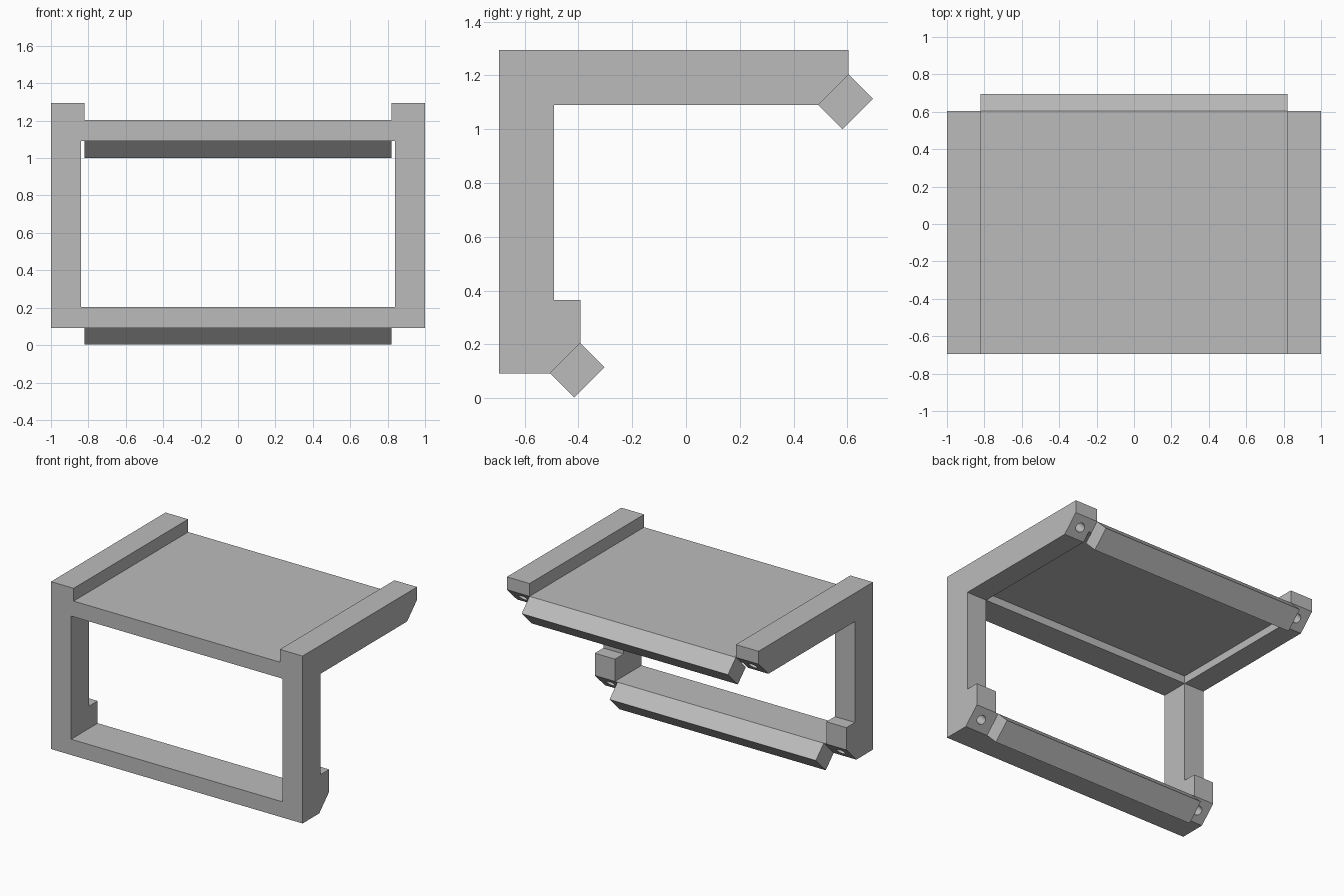
import bpy, bmesh, math
from mathutils import Vector, Matrix

cube = bpy.data.objects.get("Cube")
if cube:
    bpy.data.objects.remove(cube, do_unlink=True)

grey = bpy.data.materials.new("plain grey")
grey.use_nodes = True
grey.diffuse_color = (0.5, 0.5, 0.5, 1)
grey.node_tree.nodes["Principled BSDF"].inputs["Base Color"].default_value = (0.5, 0.5, 0.5, 1)


def finish(name, bm):
    bmesh.ops.recalc_face_normals(bm, faces=bm.faces)
    mesh = bpy.data.meshes.new(name)
    bm.to_mesh(mesh)
    bm.free()
    mesh.materials.append(grey)
    obj = bpy.data.objects.new(name, mesh)
    bpy.context.collection.objects.link(obj)
    return obj


def extrude_profile(name, points, x0, x1):
    """Extrude a (y, z) outline from x0 to x1."""
    bm = bmesh.new()
    face = bm.faces.new([bm.verts.new((x0, y, z)) for y, z in points])
    ext = bmesh.ops.extrude_face_region(bm, geom=[face])["geom"]
    bmesh.ops.translate(bm, vec=(x1 - x0, 0, 0),
                        verts=[v for v in ext if isinstance(v, bmesh.types.BMVert)])
    return finish(name, bm)


def boolean(target, tool, operation):
    """Apply a boolean and remove its tool."""
    mod = target.modifiers.new(operation.lower(), "BOOLEAN")
    mod.operation, mod.solver, mod.object = operation, "EXACT", tool
    bpy.context.view_layer.objects.active = target
    bpy.ops.object.modifier_apply(modifier=mod.name)
    bpy.data.objects.remove(tool, do_unlink=True)


OUTER, INNER, BAR = 1.0, 0.84, 0.82     # half widths
FRONT, LEG_BACK, BACK = -0.695, -0.49, 0.605
FOOT_BACK = -0.393
LOW, SILL, FOOT_TOP = 0.092, 0.205, 0.365
UNDER, DECK, TOP = 1.09, 1.203, 1.295
PANEL = 1.145                            # underside of the thin deck panel
foot_edge = FOOT_BACK - (SILL - LOW)     # lower ends of the slanted faces
arm_edge = BACK - (DECK - UNDER)

# Side frames: leg, foot and arm in one outline, slanted where the bars sit
side = [(FRONT, LOW), (foot_edge, LOW), (FOOT_BACK, SILL), (FOOT_BACK, FOOT_TOP),
        (LEG_BACK, FOOT_TOP), (LEG_BACK, UNDER), (arm_edge, UNDER), (BACK, DECK),
        (BACK, TOP), (FRONT, TOP)]
# Deck with a front lip, and the bottom crosspiece
deck = [(FRONT, UNDER), (LEG_BACK, UNDER), (LEG_BACK, PANEL),
        (BACK - (DECK - PANEL), PANEL), (BACK, DECK), (FRONT, DECK)]
sill = [(FRONT, LOW), (foot_edge, LOW), (FOOT_BACK, SILL), (FRONT, SILL)]
ledge = [(FRONT, DECK), (BACK, DECK), (BACK, TOP), (FRONT, TOP)]

frame = extrude_profile("frame", deck, -INNER, INNER)
boolean(frame, extrude_profile("crosspiece", sill, -INNER, INNER), "UNION")
for s in (-1, 1):
    boolean(frame, extrude_profile("side", side, s * INNER, s * OUTER), "UNION")
    boolean(frame, extrude_profile("ledge", ledge, s * BAR, s * INNER), "UNION")

# Blind screw holes square to the slanted faces
slant = Vector((0, 1, -1)).normalized()
turn = slant.to_track_quat("Z", "Y").to_matrix().to_4x4()
for y, z in ((FOOT_BACK, SILL), (BACK, DECK)):
    for s in (-1, 1):
        bm = bmesh.new()
        half = (SILL - LOW) / 2
        place = Matrix.Translation((s * 0.915, y - half, z - half)) @ turn
        bmesh.ops.create_cone(bm, cap_ends=True, segments=24, radius1=0.032,
                              radius2=0.032, depth=0.2, matrix=place)
        boolean(frame, finish("hole_cutter", bm), "DIFFERENCE")

# Tilted bars fixed to the slanted faces
out = 0.09
for name, y, z in (("lower_bar", FOOT_BACK, SILL), ("upper_bar", BACK, DECK)):
    h = SILL - LOW
    extrude_profile(name, [(y, z), (y + out, z - out), (y + out - h, z - out - h),
                           (y - h, z - h)], -BAR, BAR)
